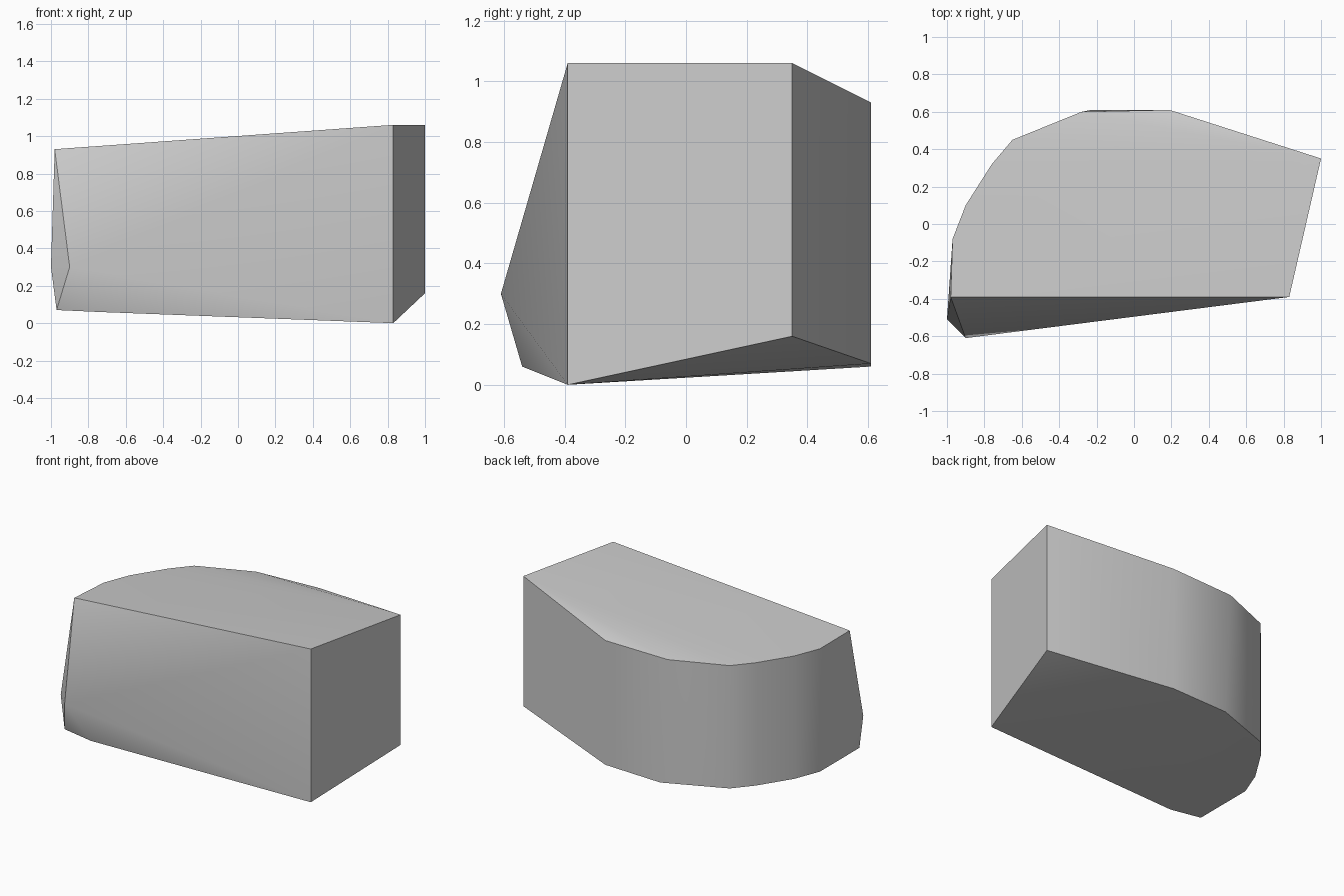
import bpy
import bmesh
import math

default_cube = bpy.data.objects.get("Cube")
if default_cube:
    bpy.data.objects.remove(default_cube, do_unlink=True)


def make_material(name, color):
    material = bpy.data.materials.new(name)
    material.use_nodes = True
    material.diffuse_color = color
    shader = next(n for n in material.node_tree.nodes if n.type == "BSDF_PRINCIPLED")
    shader.inputs["Base Color"].default_value = color
    shader.inputs["Roughness"].default_value = 0.8
    return material


def make_hull(name, points, material):
    """Wrap a closed convex skin around the given corner points."""
    bm = bmesh.new()
    for point in points:
        bm.verts.new(point)
    hull = bmesh.ops.convex_hull(bm, input=bm.verts)
    loose = set(hull["geom_interior"]) | set(hull["geom_unused"])
    bmesh.ops.delete(
        bm,
        geom=[item for item in loose if isinstance(item, bmesh.types.BMVert)],
        context="VERTS",
    )
    bmesh.ops.recalc_face_normals(bm, faces=bm.faces)
    mesh = bpy.data.meshes.new(name)
    bm.to_mesh(mesh)
    bm.free()
    mesh.materials.append(material)
    block = bpy.data.objects.new(name, mesh)
    bpy.context.collection.objects.link(block)
    return block


# Rounded rear wall: one plan outline carried from the lower to the upper rim
rear_outline = [(-0.65, 0.45), (-0.76, 0.32), (-0.9, 0.1), (-0.97, -0.08)]
rear_wall = [(x, y, z) for x, y in rear_outline for z in (0.07, 0.92)]
rear_wall += [(0.19, 0.61, 0.93), (-0.28, 0.6, 0.92)]
rear_wall += [(0.19, 0.61, 0.07), (-0.23, 0.61, 0.06)]

# Upright corners of the flat end
flat_end = [(0.83, -0.39, z) for z in (0, 1.06)]
flat_end += [(1, 0.35, z) for z in (0.16, 1.06)]

# Faceted nose: upper corner, bulge and chamfered foot
nose = [
    (-0.98, -0.39, 0.93),
    (-1, -0.51, 0.3),
    (-0.9, -0.61, 0.3),
    (-0.97, -0.51, 0.07),
    (-0.75, -0.54, 0.06),
]

stone_grey = make_material("stone grey", (0.6, 0.6, 0.6, 1))
stone = make_hull("stone_block", rear_wall + flat_end + nose, stone_grey)

# Soft shading on the curved wall, crisp rims and corners
bpy.ops.object.select_all(action="DESELECT")
stone.select_set(True)
bpy.context.view_layer.objects.active = stone
bpy.ops.object.shade_smooth_by_angle(angle=math.radians(30))
